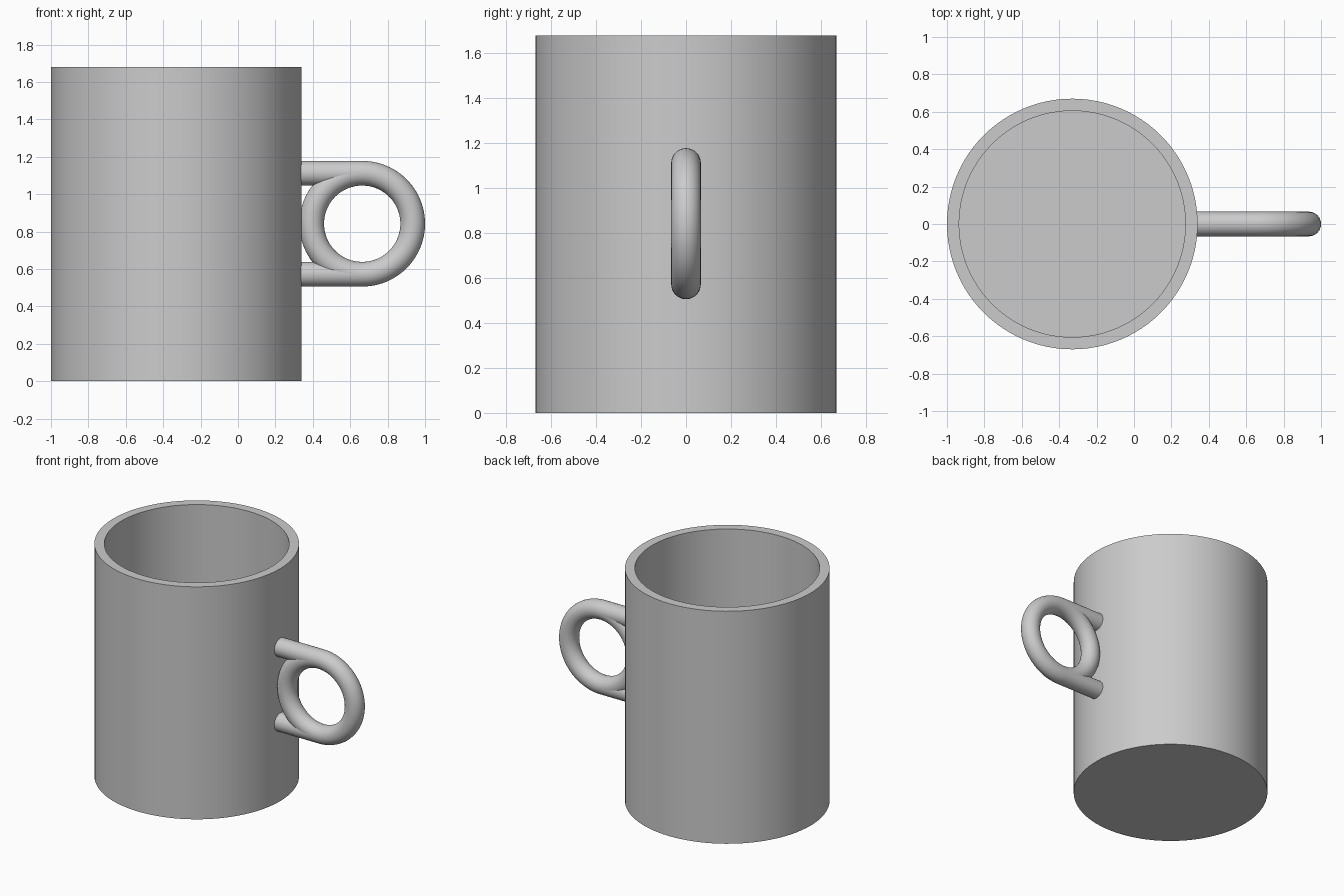
import bpy
import bmesh
import math
from mathutils import Matrix

cube = bpy.data.objects.get("Cube")
if cube:
    bpy.data.objects.remove(cube, do_unlink=True)

CUP_X, CUP_R, CUP_H, WALL = -0.33, 0.67, 1.68, 0.065
RING_X, RING_Z, RING_R, TUBE_R = 0.664, 0.842, 0.27, 0.066

grey = bpy.data.materials.new("plain grey")
grey.use_nodes = True
colour = (0.6, 0.6, 0.6, 1)
grey.diffuse_color = colour
grey.node_tree.nodes["Principled BSDF"].inputs["Base Color"].default_value = colour


def finish(obj, name):
    obj.name = obj.data.name = name
    obj.data.materials.clear()
    obj.data.materials.append(grey)
    bpy.ops.object.select_all(action="DESELECT")
    obj.select_set(True)
    bpy.context.view_layer.objects.active = obj
    bpy.ops.object.shade_smooth_by_angle(angle=math.radians(30))


# Cup body: solid cylinder whose top is inset and sunk to form the hollow
bm = bmesh.new()
bmesh.ops.create_cone(bm, cap_ends=True, segments=96, radius1=CUP_R, radius2=CUP_R,
                      depth=CUP_H, matrix=Matrix.Translation((CUP_X, 0, CUP_H / 2)))
top = max(bm.faces, key=lambda f: f.calc_center_median().z)
bmesh.ops.inset_region(bm, faces=[top], thickness=WALL)
sunk = bmesh.ops.extrude_face_region(bm, geom=[top])["geom"]
bmesh.ops.delete(bm, geom=[top], context="FACES_ONLY")
verts = [v for v in sunk if isinstance(v, bmesh.types.BMVert)]
bmesh.ops.translate(bm, verts=verts, vec=(0, 0, WALL - CUP_H))
bmesh.ops.recalc_face_normals(bm, faces=bm.faces)
mesh = bpy.data.meshes.new("cup_body")
bm.to_mesh(mesh)
bm.free()
cup = bpy.data.objects.new("cup_body", mesh)
bpy.context.collection.objects.link(cup)
finish(cup, "cup_body")

# Handle ring
bpy.ops.mesh.primitive_torus_add(location=(RING_X, 0, RING_Z), rotation=(math.pi / 2, 0, 0),
                                 major_radius=RING_R, minor_radius=TUBE_R,
                                 major_segments=96, minor_segments=32)
finish(bpy.context.object, "handle_ring")

# Straight bars joining the ring to the cup wall
start = CUP_X + CUP_R - WALL / 2
for name, side in (("upper_handle_bar", 1), ("lower_handle_bar", -1)):
    bpy.ops.mesh.primitive_cylinder_add(vertices=32, radius=TUBE_R, depth=RING_X - start,
                                        location=((start + RING_X) / 2, 0, RING_Z + side * RING_R),
                                        rotation=(0, math.pi / 2, 0))
    finish(bpy.context.object, name)
